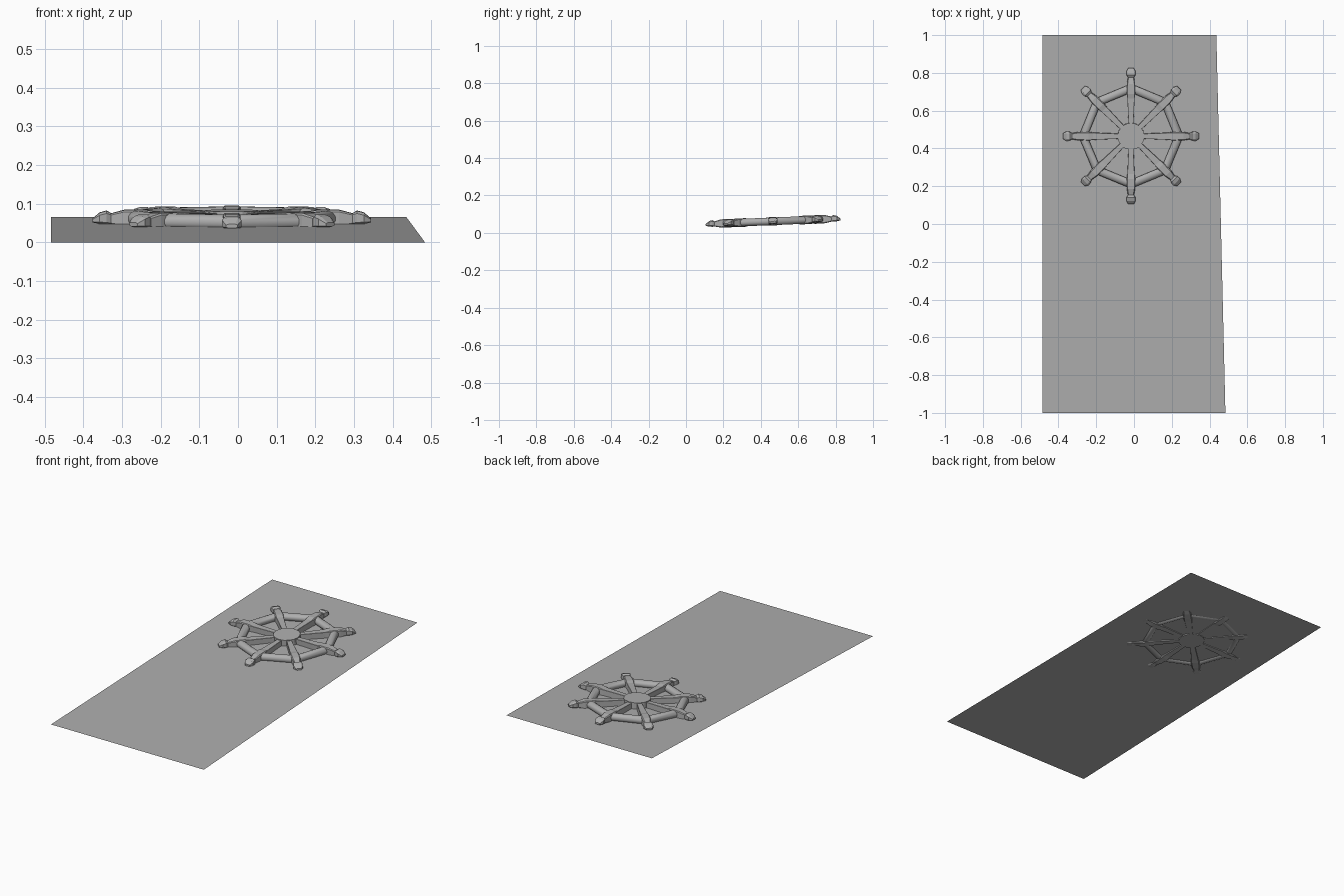
import bpy, bmesh, math
from mathutils import Matrix

if "Cube" in bpy.data.objects:
    bpy.data.objects.remove(bpy.data.objects["Cube"])

# Placement shared by all wheel parts: slightly tilted, like the sheet
PLACE = Matrix.Translation((-0.016, 0.465, 0.062)) @ Matrix.Rotation(math.atan(0.042), 4, 'X')

grey = bpy.data.materials.new("mid_grey")
grey.diffuse_color = (0.425, 0.425, 0.425, 1)
grey.use_nodes = True
grey.node_tree.nodes["Principled BSDF"].inputs["Base Color"].default_value = grey.diffuse_color


def make_object(name, bm, matrix=None):
    bmesh.ops.recalc_face_normals(bm, faces=bm.faces)
    mesh = bpy.data.meshes.new(name)
    bm.to_mesh(mesh)
    bm.free()
    mesh.materials.append(grey)
    obj = bpy.data.objects.new(name, mesh)
    bpy.context.collection.objects.link(obj)
    if matrix is not None:
        obj.matrix_world = matrix
    return obj


def loft(bm, rings, closed=False):
    """Skin a list of vertex rings, capping the ends unless closed."""
    count = len(rings)
    for i in range(count if closed else count - 1):
        a, b = rings[i], rings[(i + 1) % count]
        n = len(a)
        for j in range(n):
            k = (j + 1) % n
            bm.faces.new((a[j], a[k], b[k], b[j]))
    if not closed:
        bm.faces.new(rings[0])
        bm.faces.new(rings[-1])


# Sloping flat sheet
bm = bmesh.new()
corners = [(-0.484, -1, 0), (0.484, -1, 0), (0.436, 1, 0.065), (-0.484, 1, 0.065)]
bm.faces.new([bm.verts.new(c) for c in corners])
sheet = make_object("sloping_sheet", bm)
if sheet.data.polygons[0].normal.z < 0:
    sheet.data.flip_normals()

# Eight-sided rim of round bars with corners at the spokes
bm = bmesh.new()
rings = []
for i in range(8):
    a = i * math.pi / 4
    ring = []
    for j in range(12):
        t = (j + 0.5) * math.pi / 6
        r = 0.254 + 0.024 * math.cos(t)
        ring.append(bm.verts.new((r * math.cos(a), r * math.sin(a), 0.021 * math.sin(t))))
    rings.append(ring)
loft(bm, rings, closed=True)
rim = make_object("wheel_rim", bm, PLACE)
bpy.ops.object.select_all(action='DESELECT')
rim.select_set(True)
bpy.context.view_layer.objects.active = rim
bpy.ops.object.shade_smooth_by_angle(angle=math.radians(35))

# Round hub
bm = bmesh.new()
bmesh.ops.create_cone(bm, cap_ends=True, segments=16, radius1=0.071, radius2=0.071, depth=0.041)
make_object("wheel_hub", bm, PLACE)

# Spokes with flared handles: distance, half width, bottom, top, chamfer fraction
STATIONS = [(0.04, 0.012, -0.018, 0.016, 0.05), (0.20, 0.019, -0.019, 0.018, 0.05),
            (0.225, 0.023, -0.023, 0.023, 0.2), (0.278, 0.022, -0.022, 0.022, 0.2),
            (0.312, 0.016, -0.015, 0.013, 0.25), (0.324, 0.023, -0.016, 0.020, 0.35),
            (0.342, 0.025, -0.014, 0.015, 0.4), (0.360, 0.015, -0.010, 0.000, 0.4)]
for i in range(8):
    bm = bmesh.new()
    rings = []
    for x, w, low, high, c in STATIONS:
        d = 1 - c
        mid, h = (high + low) / 2, (high - low) / 2
        section = [(1, -d), (1, d), (d, 1), (-d, 1), (-1, d), (-1, -d), (-d, -1), (d, -1)]
        rings.append([bm.verts.new((x, w * u, mid + h * v)) for u, v in section])
    loft(bm, rings)
    make_object(f"wheel_spoke_{i + 1}", bm, PLACE @ Matrix.Rotation(i * math.pi / 4, 4, 'Z'))
